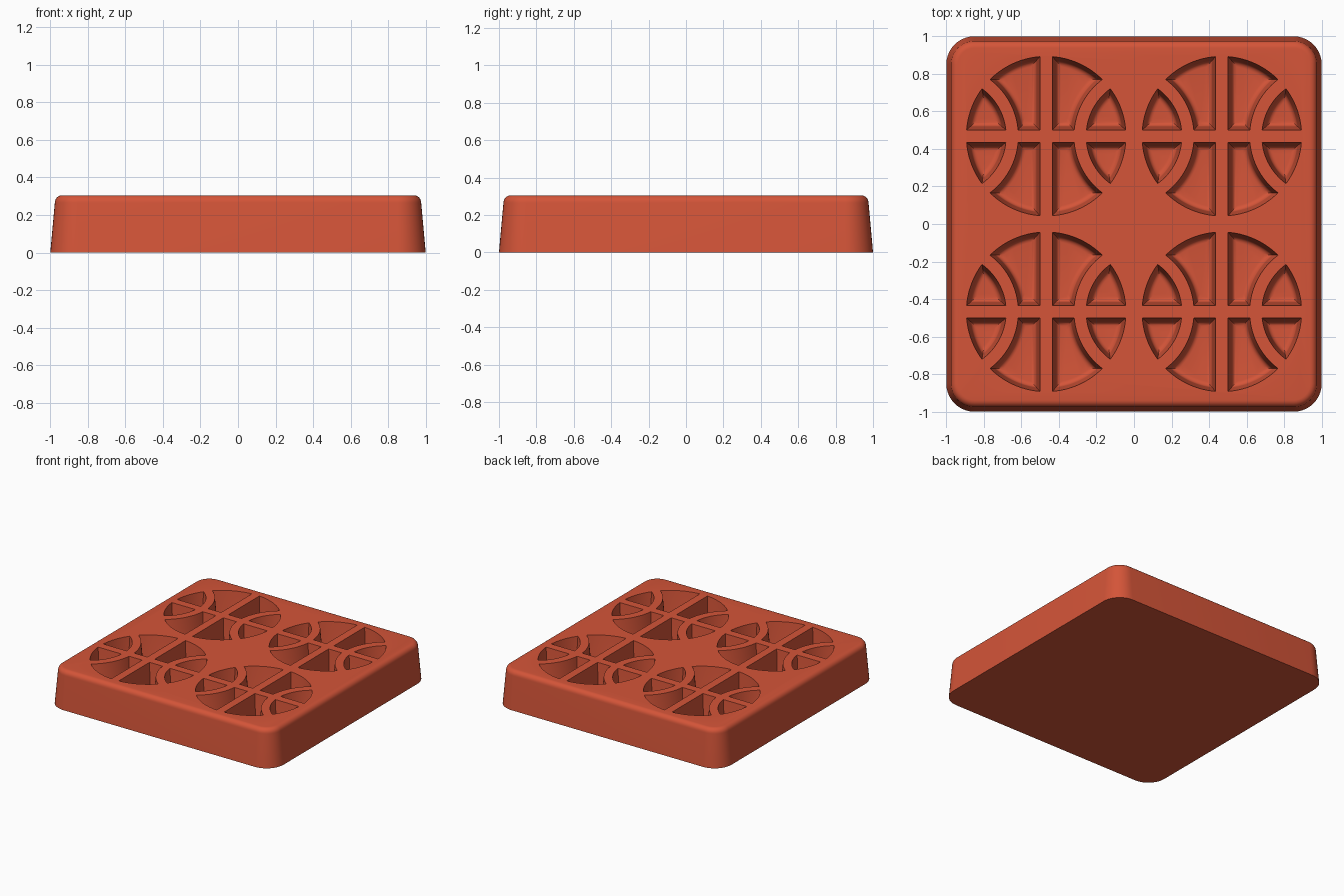
import bpy, bmesh
from math import sin, cos, pi, sqrt, atan2, radians
from mathutils import Vector

cube = bpy.data.objects.get("Cube")
if cube:
    bpy.data.objects.remove(cube, do_unlink=True)

HEIGHT, FLOOR = 0.305, 0.075
SPACING = 0.468                      # offset of each ball pattern from the middle
BALL_R, RIB, SEAM_X = 0.425, 0.033, 0.525
SEAM_OUT, SEAM_IN = 0.377, 0.312     # the two sides of the curved rib

red = bpy.data.materials.new("brick_red")
colour = (0.66, 0.09, 0.04, 1)
red.diffuse_color = colour
red.use_nodes = True
red.node_tree.nodes["Principled BSDF"].inputs["Base Color"].default_value = colour


def loft(bm, rings):
    """Skin a stack of equal-length closed loops and cap both ends."""
    loops = [[bm.verts.new(p) for p in ring] for ring in rings]
    for low, high in zip(loops, loops[1:]):
        for i in range(len(low)):
            j = (i + 1) % len(low)
            bm.faces.new((low[i], low[j], high[j], high[i]))
    bm.faces.new(loops[0][::-1])
    bm.faces.new(loops[-1])


def finish(bm, name):
    bmesh.ops.recalc_face_normals(bm, faces=bm.faces)
    mesh = bpy.data.meshes.new(name)
    bm.to_mesh(mesh)
    bm.free()
    obj = bpy.data.objects.new(name, mesh)
    bpy.context.collection.objects.link(obj)
    mesh.materials.append(red)
    return obj


def rounded_square(half, radius, z, steps=10):
    c = half - radius
    pts = []
    for q, (sx, sy) in enumerate([(1, 1), (-1, 1), (-1, -1), (1, -1)]):
        for i in range(steps + 1):
            a = (q + i / steps) * pi / 2
            pts.append(Vector((sx * c + radius * cos(a), sy * c + radius * sin(a), z)))
    return pts


def arc(cx, start, end, steps=14):
    """Points on the circle centred at (cx, 0) running from start to end."""
    r = sqrt((start[0] - cx) ** 2 + start[1] ** 2)
    a = atan2(start[1], start[0] - cx)
    b = atan2(end[1], end[0] - cx)
    return [(cx + r * cos(a + (b - a) * i / steps), r * sin(a + (b - a) * i / steps))
            for i in range(steps + 1)]


def cell(inner, d):
    """Outline of one pocket in a quarter ball, shrunk inward by d."""
    w, ball = RIB + d, BALL_R - d
    seam = SEAM_OUT + d if inner else SEAM_IN - d
    foot = (SEAM_X - sqrt(seam ** 2 - w ** 2), w)
    x = (ball ** 2 + SEAM_X ** 2 - seam ** 2) / (2 * SEAM_X)
    tip = (x, sqrt(ball ** 2 - x ** 2))
    side = sqrt(ball ** 2 - w ** 2)
    pts = arc(SEAM_X, foot, tip)
    if inner:
        return pts + arc(0, tip, (w, side))[1:] + [(w, w)]
    return pts + arc(0, tip, (side, w))[1:]


# Tapered block with a rounded upper rim
bm = bmesh.new()
rings = [rounded_square(1.0, 0.15, 0)]
for i in range(7):
    a = i / 6 * pi / 2
    half = 0.938 + 0.038 * cos(a)
    rings.append(rounded_square(half, half - 0.85, HEIGHT - 0.04 + 0.04 * sin(a)))
loft(bm, rings)
tray = finish(bm, "mould_tray")

# Pocket wall profile: drafted wall, then a filleted floor (inset, height)
fillet = 0.028
wall = [(-0.002, HEIGHT + 0.02), (0.0, HEIGHT), (0.018, FLOOR + fillet)]
for i in range(1, 6):
    a = i / 5 * pi / 2
    wall.append((0.018 + fillet * (1 - cos(a)), FLOOR + fillet * (1 - sin(a))))

# Four ball patterns, each mirrored into quarters
bm = bmesh.new()
for cx in (-SPACING, SPACING):
    for cy in (-SPACING, SPACING):
        for mx in (-1, 1):
            for my in (-1, 1):
                for inner in (True, False):
                    loft(bm, [[(cx + mx * x, cy + my * y, z) for x, y in cell(inner, d)]
                              for d, z in wall])
cutter = finish(bm, "pocket_cutter")
cutter.hide_render = True

# Cut the pockets and smooth the rounded surfaces
bpy.ops.object.select_all(action='DESELECT')
bpy.context.view_layer.objects.active = tray
tray.select_set(True)
cut = tray.modifiers.new("pockets", 'BOOLEAN')
cut.operation = 'DIFFERENCE'
cut.solver = 'EXACT'
cut.object = cutter
bpy.ops.object.modifier_apply(modifier=cut.name)
bpy.data.objects.remove(cutter, do_unlink=True)
bpy.ops.object.shade_smooth_by_angle(angle=radians(35))
